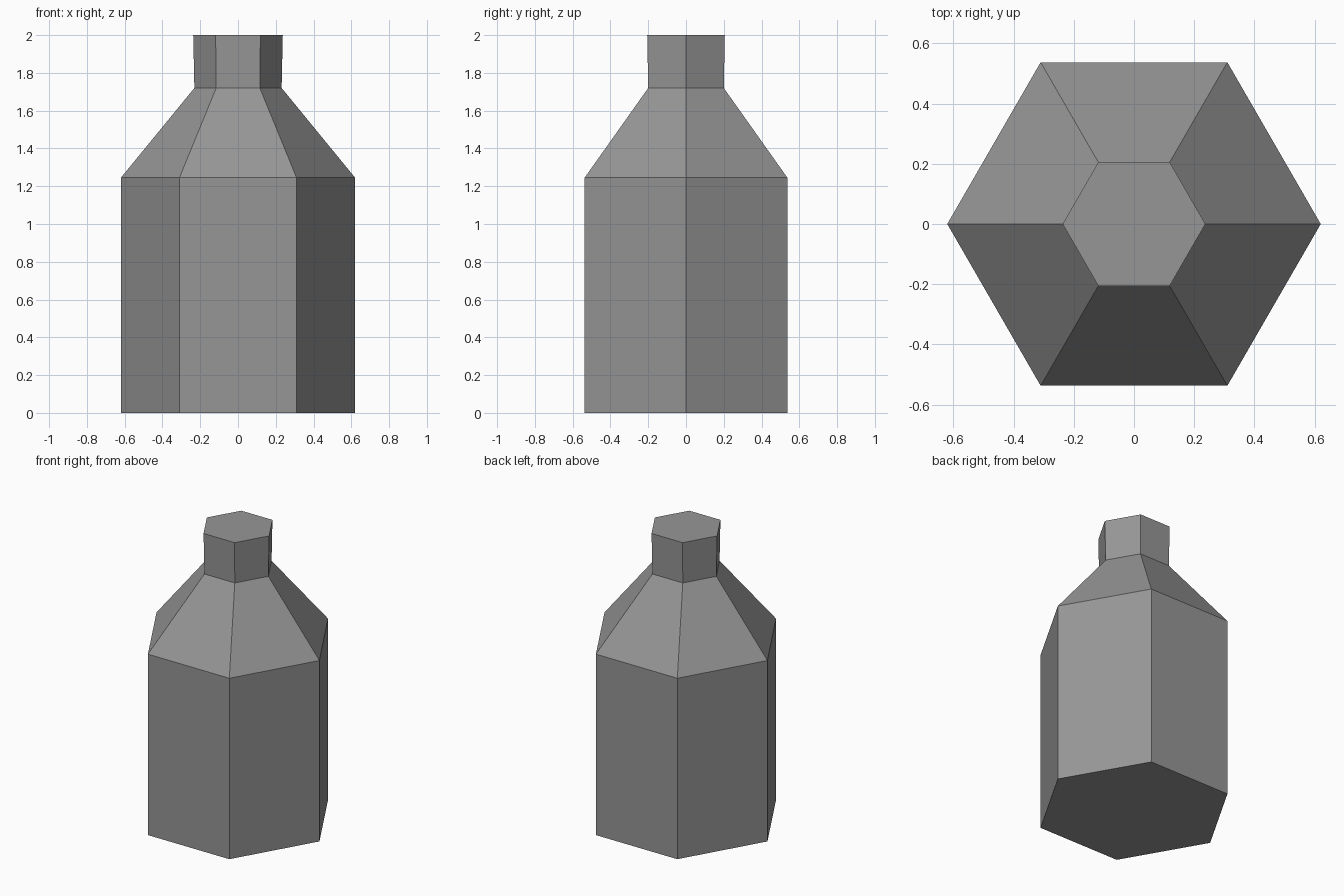
import bpy, bmesh, math

if "Cube" in bpy.data.objects:
    bpy.data.objects.remove(bpy.data.objects["Cube"])

SIDES = 6
# (radius, height) of each ring: base, body top, neck bottom, neck top
PROFILE = [(0.62, 0.0), (0.62, 1.245), (0.231, 1.72), (0.237, 2.0)]

grey = bpy.data.materials.new("plain grey")
grey.diffuse_color = (0.305, 0.305, 0.305, 1.0)
grey.use_nodes = True
grey.node_tree.nodes["Principled BSDF"].inputs["Base Color"].default_value = grey.diffuse_color

bm = bmesh.new()

# Hexagonal rings with corners on the x axis
rings = []
for r, z in PROFILE:
    rings.append([bm.verts.new((r * math.cos(math.tau * i / SIDES),
                                r * math.sin(math.tau * i / SIDES), z))
                  for i in range(SIDES)])

# Body, shoulder and neck walls
for low, high in zip(rings, rings[1:]):
    for i in range(SIDES):
        j = (i + 1) % SIDES
        bm.faces.new((low[i], low[j], high[j], high[i]))

# Flat base and top
bm.faces.new(rings[0][::-1])
bm.faces.new(rings[-1])

mesh = bpy.data.meshes.new("bottle")
bm.to_mesh(mesh)
bm.free()
mesh.materials.append(grey)
bottle = bpy.data.objects.new("bottle", mesh)
bpy.context.collection.objects.link(bottle)
